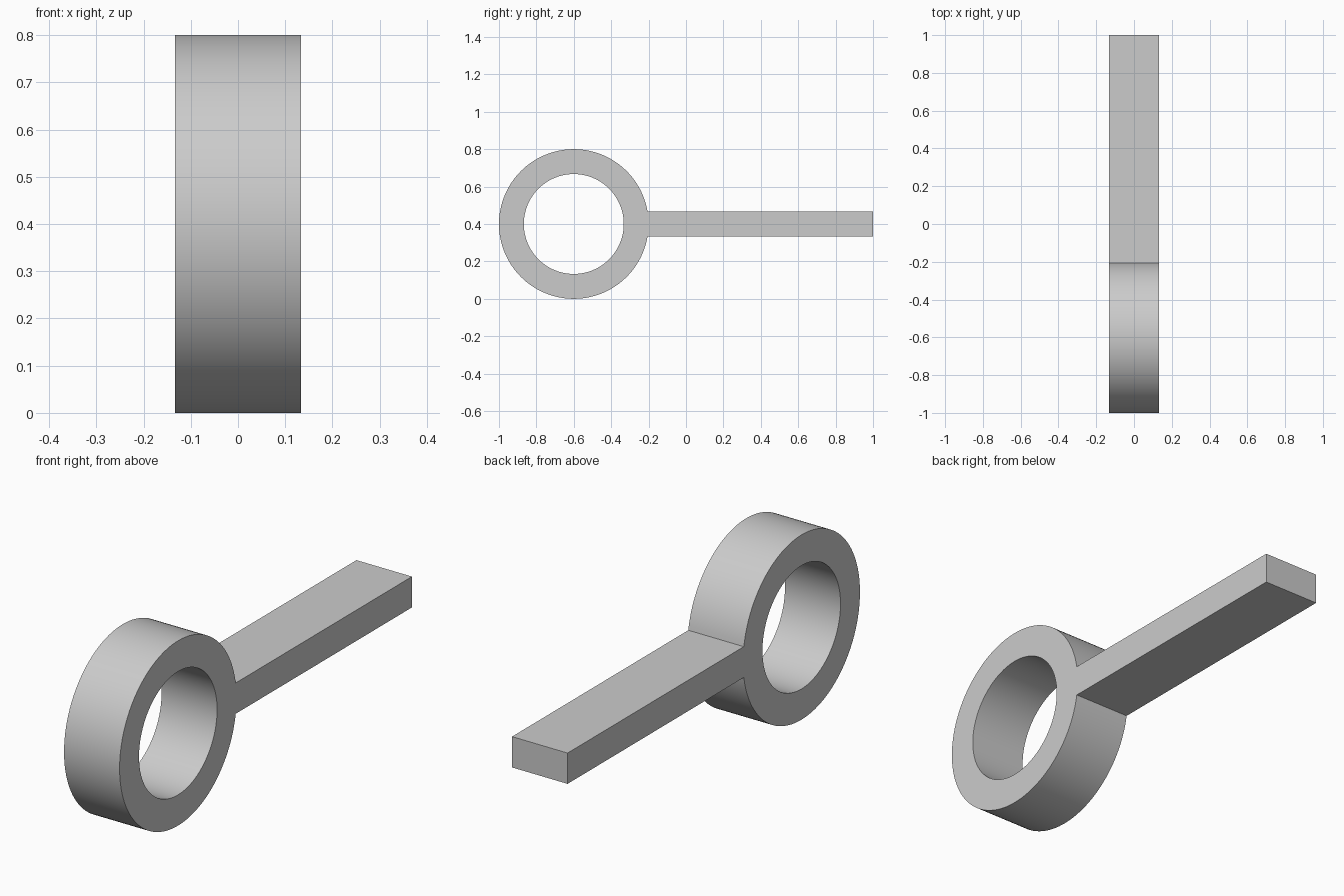
import bpy, bmesh, math
from mathutils import Vector

cube = bpy.data.objects.get("Cube")
if cube:
    bpy.data.objects.remove(cube, do_unlink=True)

OUTER, INNER = 0.4, 0.267
HALF_WIDTH, HALF_BAR = 0.133, 0.0667
CENTRE_Y, CENTRE_Z, BAR_END = -0.6, 0.4, 1.0

mat = bpy.data.materials.new("plain grey")
mat.use_nodes = True
grey = (0.6, 0.6, 0.6, 1)
mat.diffuse_color = grey
mat.node_tree.nodes["Principled BSDF"].inputs["Base Color"].default_value = grey


def arc(radius, start, end, steps):
    """Points on a circle round the ring's axis."""
    for i in range(steps + 1):
        a = start + (end - start) * i / steps
        yield (CENTRE_Y + radius * math.cos(a), CENTRE_Z + radius * math.sin(a))


def add_loop(bm, points):
    """Closed loop of edges on the right-hand side plane."""
    verts = [bm.verts.new((-HALF_WIDTH, y, z)) for y, z in points]
    return [bm.edges.new((v, verts[i - 1])) for i, v in enumerate(verts)]


bm = bmesh.new()
# Outline: outer arc of the ring, running on into the straight handle
join = math.asin(HALF_BAR / OUTER)
outline = list(arc(OUTER, join, math.tau - join, 120))
outline += [(BAR_END, CENTRE_Z - HALF_BAR), (BAR_END, CENTRE_Z + HALF_BAR)]
# Round hole through the ring
hole = list(arc(INNER, 0, math.tau, 96))[:-1]
edges = add_loop(bm, outline) + add_loop(bm, hole)

# Fill the profile and extrude it across the width
bmesh.ops.triangle_fill(bm, edges=edges, use_beauty=True)
out = bmesh.ops.extrude_face_region(bm, geom=bm.faces[:])
moved = [g for g in out["geom"] if isinstance(g, bmesh.types.BMVert)]
bmesh.ops.translate(bm, verts=moved, vec=Vector((2 * HALF_WIDTH, 0, 0)))
bmesh.ops.recalc_face_normals(bm, faces=bm.faces[:])

mesh = bpy.data.meshes.new("ring_with_handle")
bm.to_mesh(mesh)
bm.free()
mesh.materials.append(mat)
obj = bpy.data.objects.new("ring_with_handle", mesh)
bpy.context.collection.objects.link(obj)

# Smooth the round walls, keep the rims and handle crisp
bpy.ops.object.select_all(action='DESELECT')
obj.select_set(True)
bpy.context.view_layer.objects.active = obj
bpy.ops.object.shade_smooth_by_angle(angle=math.radians(30))
